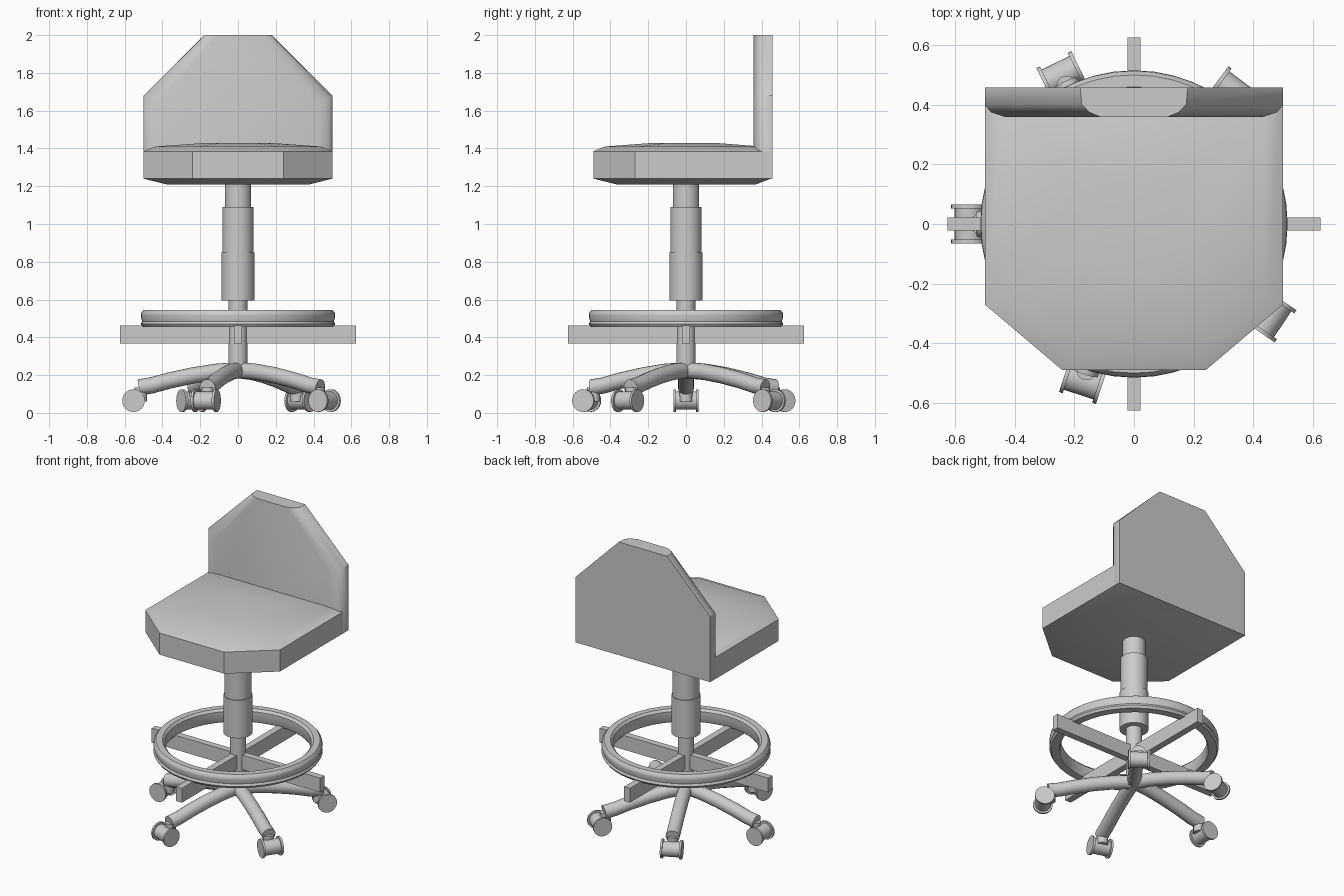
import bpy, bmesh
from math import sin, cos, pi, radians, hypot
from mathutils import Matrix, Vector

if "Cube" in bpy.data.objects:
    bpy.data.objects.remove(bpy.data.objects["Cube"])


def loft(name, loops, ring=False, matrix=None, angle=35):
    """Skin a list of equal-length point loops; cap the ends or close into a ring."""
    bm = bmesh.new()
    rows = [[bm.verts.new(p) for p in loop] for loop in loops]
    pairs = list(zip(rows, rows[1:])) + ([(rows[-1], rows[0])] if ring else [])
    for a, b in pairs:
        for i in range(len(a)):
            j = (i + 1) % len(a)
            bm.faces.new((a[i], a[j], b[j], b[i]))
    if not ring:
        bm.faces.new(rows[0][::-1])
        bm.faces.new(rows[-1])
    bmesh.ops.recalc_face_normals(bm, faces=bm.faces)
    if matrix:
        bm.transform(matrix)
    mesh = bpy.data.meshes.new(name)
    bm.to_mesh(mesh)
    bm.free()
    obj = bpy.data.objects.new(name, mesh)
    bpy.context.collection.objects.link(obj)
    bpy.ops.object.select_all(action='DESELECT')
    obj.select_set(True)
    bpy.context.view_layer.objects.active = obj
    bpy.ops.object.shade_smooth_by_angle(angle=radians(angle))
    return obj


def lathe(name, profile, ring=False, matrix=None, n=32):
    """Turn (radius, z) points about z."""
    loops = [[(r * cos(2 * pi * i / n), r * sin(2 * pi * i / n), z) for i in range(n)]
             for r, z in profile]
    return loft(name, loops, ring, matrix)


# Seat cushion: z, half width, back y, chamfer y, half front width, front y
seat_rows = [(1.21, .38, .37, -.21, .18, -.37),
             (1.24, .50, .45, -.27, .24, -.49),
             (1.385, .50, .45, -.27, .24, -.49),
             (1.41, .44, .40, -.25, .21, -.43),
             (1.43, .16, .15, -.09, .08, -.17)]
loft("seat", [[(w, b, z), (w, c, z), (f, y, z), (-f, y, z), (-w, c, z), (-w, b, z)]
              for z, w, b, c, f, y in seat_rows], angle=30)

# Backrest: y, half width, shoulder z, half top width
back_rows = [(.457, .50, 1.68, .18), (.40, .50, 1.68, .175),
             (.375, .48, 1.665, .15), (.358, .43, 1.64, .11)]
loft("backrest", [[(w, y, 1.24), (w, y, s), (t, y, 2), (-t, y, 2), (-w, y, s), (-w, y, 1.24)]
                  for y, w, s, t in back_rows], angle=40)

# Telescopic column
lathe("column", [(.05, .19), (.05, .595), (.088, .595), (.088, .85), (.082, .85),
                 (.082, 1.09), (.07, 1.09), (.07, 1.22)])

# Foot ring
lathe("foot_ring", [(.455, .455), (.505, .455), (.515, .47), (.508, .485), (.515, .515),
                    (.513, .53), (.50, .545), (.46, .545), (.446, .53), (.446, .47)],
      ring=True, n=48)

# Cross bars under the ring
for name, turn in (("crossbar_side", 0), ("crossbar_front", pi / 2)):
    loft(name, [[(x, y, z) for y, z in ((-.022, .367), (.022, .367), (.022, .463), (-.022, .463))]
                for x in (-.626, .626)], matrix=Matrix.Rotation(turn, 4, 'Z'))

# Five legs, each with a twin-flange castor
path = [Vector(p) for p in ((0, .226), (.12, .217), (.24, .198), (.36, .172), (.46, .145), (.525, .135))]
path_end = len(path) - 1
for k, deg in enumerate((180, 252, 326, 53, 116), 1):
    turn = Matrix.Rotation(radians(deg), 4, 'Z')
    loops = []
    for i, p in enumerate(path):
        d = (path[min(i + 1, path_end)] - path[max(i - 1, 0)]).normalized()
        loops.append([(p.x - d.y * .043 * sin(a), .043 * cos(a), p.y + d.x * .043 * sin(a))
                      for a in (2 * pi * j / 16 for j in range(16))])
    loft(f"leg_{k}", loops, matrix=turn)
    axle = turn @ Matrix.Translation((.553, 0, .065)) @ Matrix.Rotation(pi / 2, 4, 'X')
    lathe(f"castor_{k}", [(.06, -.065), (.06, -.052), (.048, -.052), (.048, .052),
                          (.06, .052), (.06, .065)], matrix=axle, n=24)
    lathe(f"castor_stem_{k}", [(.034, .06), (.034, .135)],
          matrix=turn @ Matrix.Translation((.515, 0, 0)), n=16)
